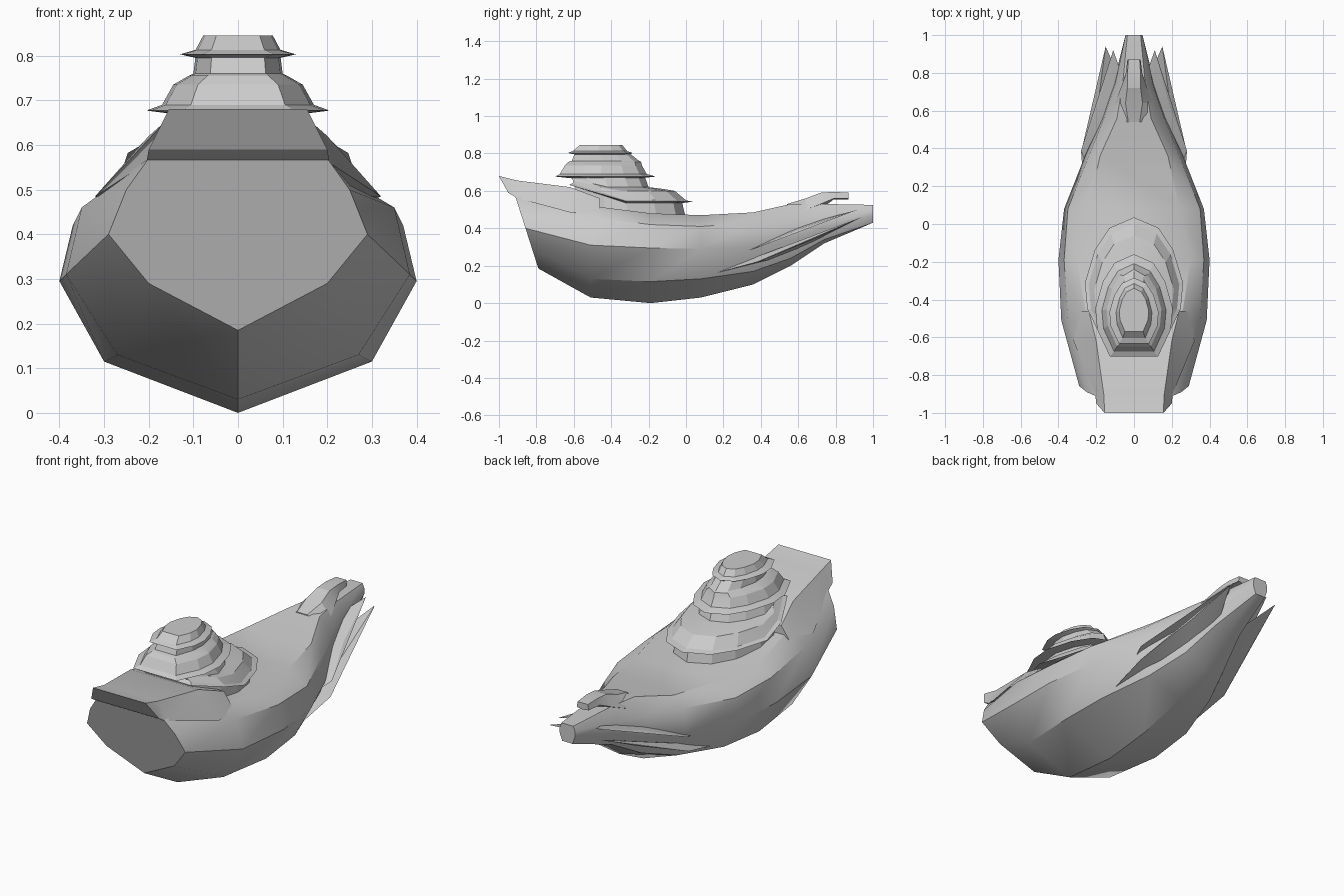
import bpy
import bmesh
import math

default_cube = bpy.data.objects.get("Cube")
if default_cube:
    bpy.data.objects.remove(default_cube, do_unlink=True)

# One plain stone-grey material
GREY = (0.6, 0.6, 0.6, 1.0)
grey = bpy.data.materials.new("plain grey")
grey.diffuse_color = GREY
grey.use_nodes = True
grey.node_tree.nodes["Principled BSDF"].inputs["Base Color"].default_value = GREY


def finish(name, bm, smooth_angle):
    """Turn a bmesh into a shaded object."""
    bmesh.ops.recalc_face_normals(bm, faces=bm.faces)
    mesh = bpy.data.meshes.new(name)
    bm.to_mesh(mesh)
    bm.free()
    mesh.materials.append(grey)
    obj = bpy.data.objects.new(name, mesh)
    bpy.context.collection.objects.link(obj)
    bpy.ops.object.select_all(action="DESELECT")
    obj.select_set(True)
    bpy.context.view_layer.objects.active = obj
    bpy.ops.object.shade_smooth_by_angle(angle=math.radians(smooth_angle))
    return obj


def loft(name, rings, smooth_angle=30):
    """Skin a list of closed rings and cap both ends."""
    bm = bmesh.new()
    loops = [[bm.verts.new(point) for point in ring] for ring in rings]
    for lower, upper in zip(loops, loops[1:]):
        count = len(lower)
        for i in range(count):
            j = (i + 1) % count
            bm.faces.new((lower[i], lower[j], upper[j], upper[i]))
    bm.faces.new(loops[0])
    bm.faces.new(loops[-1])
    return finish(name, bm, smooth_angle)


def section(y, bottom, sides, rake=0.0):
    """Symmetric cross-section: bottom centre point plus (x, z) side points."""
    right = [(x, y - rake * z, z) for x, z in sides]
    left = [(-x, py, z) for x, py, z in reversed(right)]
    return [(0, y - rake * bottom, bottom)] + right + left


def wedge(name, points, side):
    """Convex blade through a few points, placed on one side."""
    bm = bmesh.new()
    for x, y, z in points:
        bm.verts.new((side * x, y, z))
    bmesh.ops.convex_hull(bm, input=list(bm.verts))
    return finish(name, bm, 20)


# Hull: keel, chine, bilge, shoulder and deck edge at each station
loft("hull", [
    section(-0.73, 0.185, [(0.2, 0.29), (0.29, 0.4), (0.25, 0.5), (0.2, 0.57)], rake=0.32),
    section(-0.51, 0.03, [(0.27, 0.13), (0.385, 0.31), (0.35, 0.46), (0.25, 0.52)]),
    section(-0.19, 0.0, [(0.3, 0.115), (0.4, 0.295), (0.37, 0.42), (0.3, 0.48)]),
    section(0.08, 0.03, [(0.28, 0.13), (0.37, 0.29), (0.35, 0.41), (0.24, 0.47)]),
    section(0.36, 0.1, [(0.2, 0.17), (0.26, 0.3), (0.24, 0.43), (0.18, 0.485)]),
    section(0.56, 0.2, [(0.13, 0.24), (0.17, 0.34), (0.16, 0.44), (0.09, 0.53)]),
    section(0.74, 0.32, [(0.08, 0.34), (0.11, 0.4), (0.1, 0.47), (0.06, 0.53)]),
    section(1.0, 0.43, [(0.03, 0.43), (0.045, 0.47), (0.045, 0.5), (0.035, 0.525)]),
], 35)

# Raised foredeck with an overhanging, sloping lip
loft("foredeck", [
    section(-0.62, 0.59, [(0.2, 0.59), (0.155, 0.68)], rake=0.56),
    section(-0.9, 0.56, [(0.205, 0.56), (0.16, 0.655)]),
    section(-0.62, 0.48, [(0.32, 0.485), (0.2, 0.62)]),
    section(-0.46, 0.46, [(0.3, 0.475), (0.24, 0.56)]),
], 20)

# Terraced tower: egg-shaped rings, wider behind, with thin eaves
EGG = [(0, 1), (0.5, 0.84), (0.8, 0.5), (1, 0), (0.95, -0.4), (0.62, -0.9)]
OUTLINE = EGG + [(-u, v) for u, v in reversed(EGG[1:])]


def tier(z, half_width, front, back, rise=0.0):
    middle, reach = (front + back) / 2, (back - front) / 2
    return [(u * half_width, middle + v * reach, z + rise * max(0, -v))
            for u, v in OUTLINE]


loft("lower_terraces", [
    tier(0.45, 0.23, -0.62, 0.0),
    tier(0.535, 0.215, -0.62, -0.02, 0.1),
    tier(0.542, 0.26, -0.66, 0.035, 0.1),
    tier(0.55, 0.24, -0.64, 0.0, 0.1),
    tier(0.6, 0.21, -0.63, -0.06, 0.05),
    tier(0.61, 0.19, -0.63, -0.12, 0.05),
    tier(0.62, 0.175, -0.63, -0.2, 0.05),
    tier(0.675, 0.15, -0.66, -0.22),
], 10)
loft("middle_tier", [
    tier(0.67, 0.15, -0.66, -0.22),
    tier(0.677, 0.205, -0.73, -0.16),
    tier(0.69, 0.17, -0.7, -0.21),
    tier(0.735, 0.145, -0.67, -0.235),
    tier(0.755, 0.11, -0.65, -0.24),
    tier(0.76, 0.1, -0.63, -0.25),
    tier(0.8, 0.095, -0.61, -0.3),
], 10)
loft("top_tier", [
    tier(0.795, 0.095, -0.61, -0.3),
    tier(0.803, 0.13, -0.65, -0.285),
    tier(0.813, 0.095, -0.62, -0.315),
    tier(0.845, 0.078, -0.58, -0.34),
], 10)

# Small beaked hump above the tail
loft("tail_hump", [
    section(0.54, 0.47, [(0.1, 0.5), (0.03, 0.53)]),
    section(0.64, 0.48, [(0.1, 0.5), (0.045, 0.56)]),
    section(0.72, 0.5, [(0.07, 0.53), (0.035, 0.59)]),
    section(0.79, 0.555, [(0.045, 0.56), (0.035, 0.595)]),
    section(0.87, 0.555, [(0.035, 0.56), (0.03, 0.59)]),
], 15)

# Swept fins on both flanks of the tail
LOWER_FIN = [(0.26, 0.12, 0.15), (0.28, 0.38, 0.22), (0.2, 0.7, 0.35),
             (0.15, 0.94, 0.46), (0.08, 0.5, 0.24), (0.07, 0.76, 0.37)]
UPPER_FIN = [(0.25, 0.3, 0.27), (0.28, 0.39, 0.3), (0.19, 0.62, 0.4),
             (0.11, 0.92, 0.5), (0.1, 0.56, 0.4), (0.06, 0.78, 0.46)]
for label, side in (("left", 1), ("right", -1)):
    wedge(label + "_lower_fin", LOWER_FIN, side)
    wedge(label + "_upper_fin", UPPER_FIN, side)
